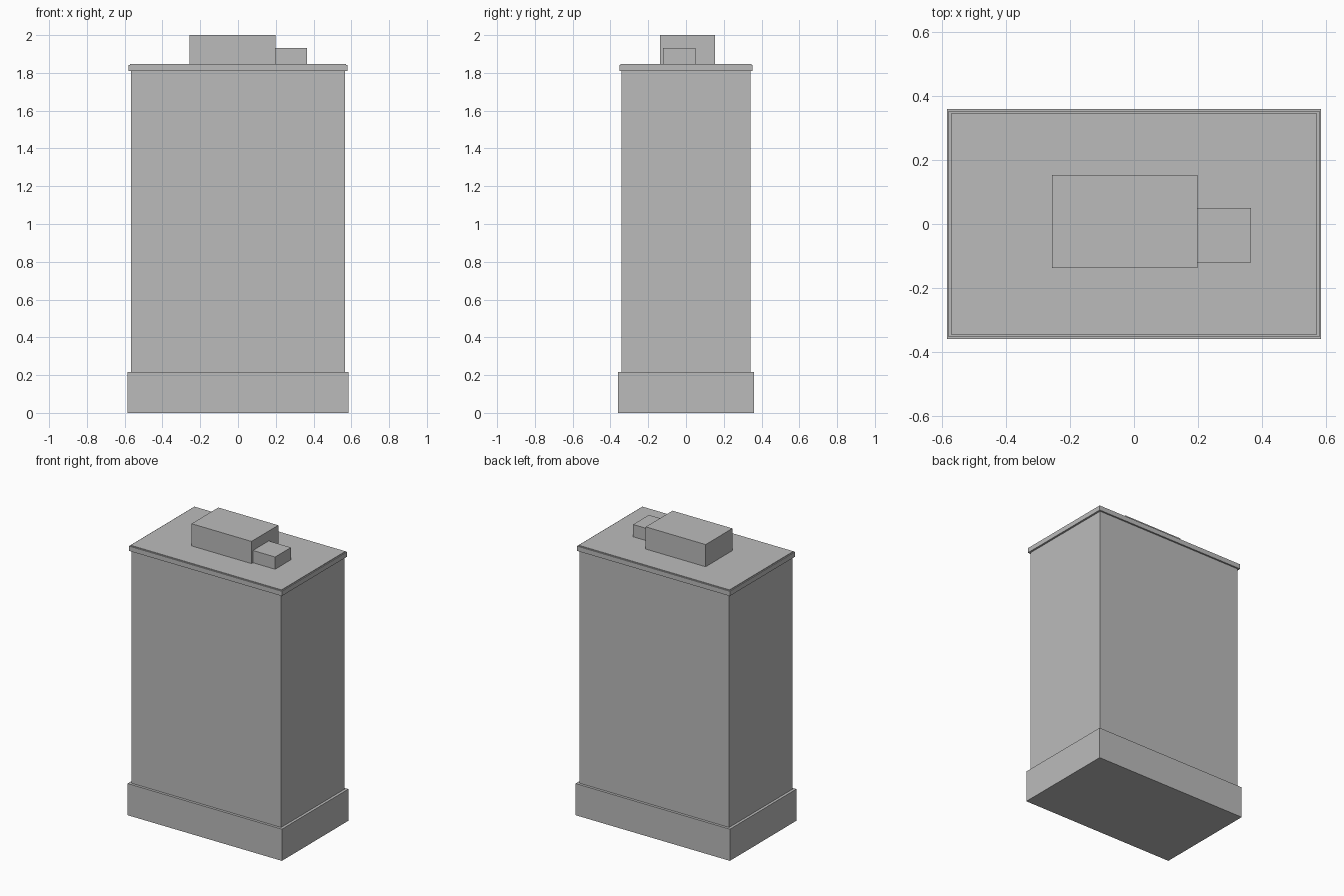
import bpy

# Remove the default object
cube = bpy.data.objects.get("Cube")
if cube:
    bpy.data.objects.remove(cube, do_unlink=True)

# Single plain grey
grey = bpy.data.materials.new("plain_grey")
grey.use_nodes = True
colour = (0.5, 0.5, 0.5, 1)
grey.diffuse_color = colour
grey.node_tree.nodes["Principled BSDF"].inputs["Base Color"].default_value = colour


def block(name, low, high):
    """Add a box spanning two opposite corners."""
    centre = [(a + b) / 2 for a, b in zip(low, high)]
    bpy.ops.mesh.primitive_cube_add(size=1, location=centre)
    ob = bpy.context.object
    ob.name = name
    ob.scale = [b - a for a, b in zip(low, high)]
    bpy.ops.object.transform_apply(location=False, rotation=False, scale=True)
    ob.data.materials.append(grey)
    return ob


def tier(name, half_x, half_y, bottom, top):
    """Add a storey centred on the vertical axis."""
    return block(name, (-half_x, -half_y, bottom), (half_x, half_y, top))


# Main tower, from the ground up
tier("base_plinth", 0.585, 0.36, 0, 0.217)
tier("tower_body", 0.566, 0.342, 0.217, 1.81)
tier("roof_cornice", 0.579, 0.353, 1.81, 1.843)
tier("roof_slab", 0.572, 0.346, 1.843, 1.848)

# Rooftop plant rooms
block("large_roof_room", (-0.256, -0.137, 1.848), (0.198, 0.153, 2))
block("small_roof_room", (0.198, -0.121, 1.848), (0.366, 0.05, 1.932))
